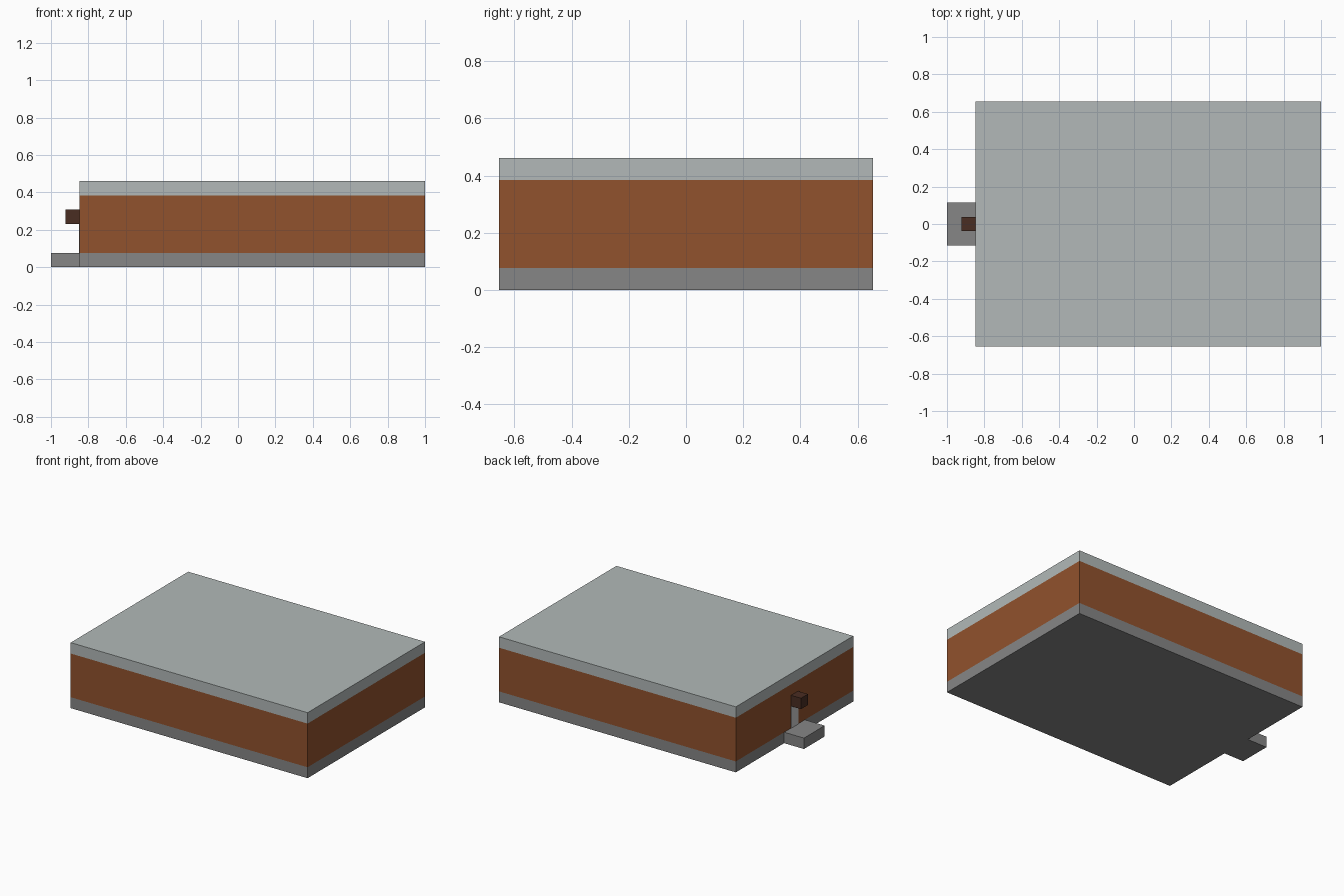
import bpy
import bmesh
from mathutils import Matrix, Vector

if "Cube" in bpy.data.objects:
    bpy.data.objects.remove(bpy.data.objects["Cube"], do_unlink=True)

U = 1 / 13                      # one building block
WALL_X = -11 * U                # entrance wall


def linear(hex_code):
    channels = [int(hex_code[i:i + 2], 16) / 255 for i in (0, 2, 4)]
    return [c / 12.92 if c <= 0.04045 else ((c + 0.055) / 1.055) ** 2.4 for c in channels] + [1]


def material(name, hex_code):
    mat = bpy.data.materials.new(name)
    mat.use_nodes = True
    mat.diffuse_color = linear(hex_code)
    mat.node_tree.nodes["Principled BSDF"].inputs["Base Color"].default_value = linear(hex_code)
    return mat


stone = material("stone grey", "868686")
clay = material("rust brown", "91522d")
roof = material("pale roof grey", "b2b9b8")
dark = material("dark brown", "4a2d22")
metal = material("light door grey", "cccccc")


def box(name, low, high, mats, cuts=()):
    """Box between two corners, split into coloured bands at the cut heights."""
    low, high = Vector(low), Vector(high)
    bm = bmesh.new()
    bmesh.ops.create_cube(bm, size=1, matrix=Matrix.Translation((low + high) / 2)
                          @ Matrix.Diagonal((*(high - low), 1)))
    for z in cuts:
        bmesh.ops.bisect_plane(bm, geom=bm.verts[:] + bm.edges[:] + bm.faces[:],
                               plane_co=(0, 0, z), plane_no=(0, 0, 1))
    for face in bm.faces:
        face.material_index = sum(face.calc_center_median().z > z for z in cuts)
    mesh = bpy.data.meshes.new(name)
    bm.to_mesh(mesh)
    bm.free()
    for mat in mats:
        mesh.materials.append(mat)
    obj = bpy.data.objects.new(name, mesh)
    bpy.context.collection.objects.link(obj)
    return obj


# Main building: stone base, brown wall and pale roof bands
box("building", (WALL_X, -8.5 * U, 0), (1, 8.5 * U, 6 * U), [stone, clay, roof], (U, 5 * U))
# Entrance: doorstep, door plate and the block above the door
box("doorstep", (-1, -1.5 * U, 0), (WALL_X, 1.5 * U, U), [stone])
box("door", (WALL_X - 0.003, -U / 2, U), (WALL_X, U / 2, 3 * U), [metal])
box("door_lamp", (WALL_X - U, -U / 2, 3 * U), (WALL_X, U / 2, 4 * U), [dark])
